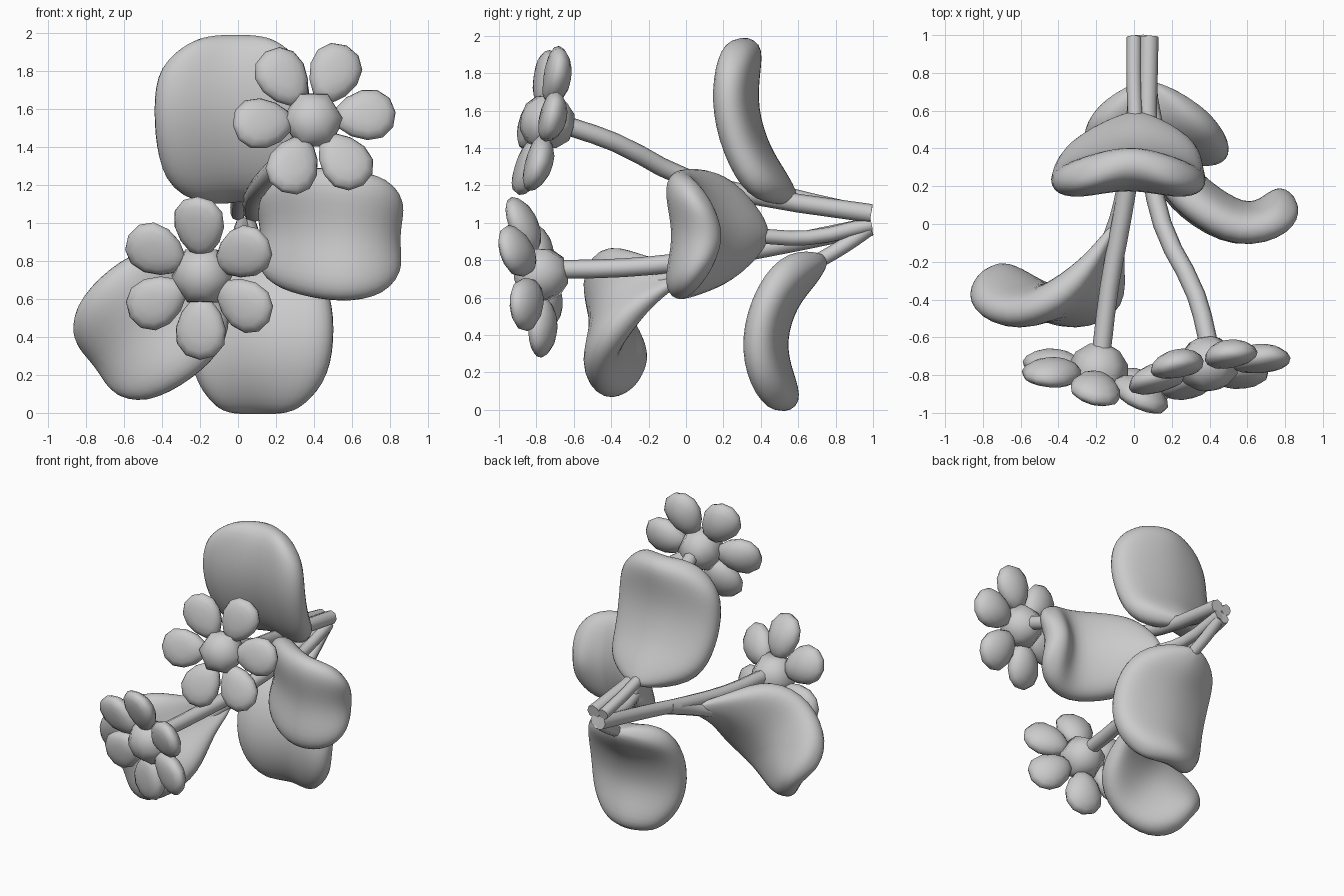
import bpy
import bmesh
from math import pi
from mathutils import Vector, Matrix

default = bpy.data.objects.get("Cube")
if default:
    bpy.data.objects.remove(default, do_unlink=True)

# Leaf cross-section: (fraction of half width, offset towards the front)
LEAF_SECTION = [(-1, 0.12), (-0.65, 0.16), (0, 0.09), (0.65, 0.16), (1, 0.12),
                (1, -0.01), (0.55, -0.08), (0, -0.12), (-0.55, -0.08), (-1, -0.01)]


def add_object(name, bm):
    mesh = bpy.data.meshes.new(name)
    bmesh.ops.recalc_face_normals(bm, faces=bm.faces)
    for face in bm.faces:
        face.smooth = True
    bm.to_mesh(mesh)
    bm.free()
    obj = bpy.data.objects.new(name, mesh)
    bpy.context.collection.objects.link(obj)
    return obj


def stem(name, points, radius):
    curve = bpy.data.curves.new(name, "CURVE")
    curve.dimensions = "3D"
    curve.bevel_depth = radius
    curve.bevel_resolution = 2
    curve.use_fill_caps = True
    curve.resolution_u = 3
    spline = curve.splines.new("BEZIER")
    spline.bezier_points.add(len(points) - 1)
    for knot, co in zip(spline.bezier_points, points):
        knot.co = co
        knot.handle_left_type = knot.handle_right_type = "AUTO"
    obj = bpy.data.objects.new(name, curve)
    bpy.context.collection.objects.link(obj)


def leaf(name, rows, across):
    """Plump, cupped body lofted along a spine of (x, y, z, half width) rows."""
    across = Vector(across).normalized()
    spine = [Vector(row[:3]) for row in rows]
    last = len(rows) - 1
    bm = bmesh.new()
    rings = []
    for i, row in enumerate(rows):
        tangent = (spine[min(i + 1, last)] - spine[max(i - 1, 0)]).normalized()
        front = tangent.cross(across).normalized()
        if front.y > 0:
            front = -front
        depth = min(1, row[3] / 0.28)
        round_tip = 0.06 if i == last else 0
        rings.append([bm.verts.new(spine[i] + across * u * row[3] * 1.03
                                   + front * depth * d - tangent * round_tip * u * u)
                      for u, d in LEAF_SECTION])
    count = len(LEAF_SECTION)
    for low, high in zip(rings, rings[1:]):
        for j in range(count):
            k = (j + 1) % count
            bm.faces.new((low[j], low[k], high[k], high[j]))
    bm.faces.new(rings[0])
    # Tip closed with strips joining its front and back edges
    tip = rings[-1]
    for j in range(4):
        bm.faces.new((tip[j], tip[j + 1], tip[8 - j], tip[9 - j]))
    sub = add_object(name, bm).modifiers.new("Rounding", "SUBSURF")
    sub.levels = sub.render_levels = 2


def flower(name, centre, normal, turn, slope):
    z = Vector(normal).normalized()
    x = Vector((0, 0, 1)).cross(z).normalized()
    frame = Matrix((x, z.cross(x), z)).transposed().to_4x4()
    frame = Matrix.Translation(centre) @ frame

    # Round flower centre, flatter at the front
    bm = bmesh.new()
    bmesh.ops.create_uvsphere(bm, u_segments=6, v_segments=6, radius=0.165,
                              matrix=Matrix.Rotation(pi / 6, 4, "Z"))
    for v in bm.verts:
        if v.co.z > 0:
            v.co.z *= 0.8
    add_object(name + "_centre", bm).matrix_world = frame

    # Six egg-shaped petals, each with a shallow dent
    for k in range(6):
        bm = bmesh.new()
        bmesh.ops.create_uvsphere(bm, u_segments=12, v_segments=8, radius=1)
        for v in bm.verts:
            px, py, pz = v.co
            dent = 0.025 * (1 - px * px) * (1 - py * py)
            r = 0.272 + 0.165 * px
            v.co = (r,
                    0.135 * py * (1 + 0.2 * px),
                    0.08 * pz + slope * r - (dent if pz > 0 else dent * 0.4))
        petal = add_object(f"{name}_petal_{k + 1}", bm)
        petal.matrix_world = frame @ Matrix.Rotation(turn + k * pi / 3, 4, "Z")


# Flowers
flower("lower_flower", (-0.19, -0.79, 0.72), (-0.24, -0.95, -0.18), pi / 6 - 0.03, 0.15)
flower("upper_flower", (0.395, -0.755, 1.54), (0.16, -0.95, 0.22), 0.08, 0.08)

# Flower stems
stem("lower_flower_stem", [(0.03, 0.99, 0.98), (0.0, 0.45, 0.87), (-0.06, 0.05, 0.8),
                           (-0.13, -0.33, 0.76), (-0.18, -0.74, 0.75)], 0.05)
stem("upper_flower_stem", [(0.08, 0.99, 1.05), (0.08, 0.4, 1.14), (0.15, 0.0, 1.24),
                           (0.33, -0.38, 1.43), (0.41, -0.7, 1.54)], 0.05)

# Broad leaves
leaf("top_leaf", [(0.01, 0.6, 1.12, 0.05), (0, 0.46, 1.2, 0.34), (-0.03, 0.35, 1.36, 0.39),
                  (-0.03, 0.275, 1.6, 0.41), (-0.03, 0.29, 1.82, 0.39),
                  (-0.01, 0.34, 2.0, 0.22)], (1, 0, 0))
leaf("right_side_leaf", [(0.13, 0.45, 0.94, 0.05), (0.2, 0.3, 0.96, 0.25),
                         (0.32, 0.15, 0.96, 0.33), (0.57, -0.01, 0.93, 0.35),
                         (0.75, 0.06, 0.93, 0.31), (0.83, 0.18, 0.93, 0.18)], (0.04, 0, 1))
leaf("bottom_leaf", [(0.07, 0.76, 0.81, 0.06), (0.08, 0.63, 0.75, 0.3),
                     (0.11, 0.5, 0.61, 0.38), (0.12, 0.425, 0.37, 0.385),
                     (0.12, 0.47, 0.17, 0.34), (0.1, 0.57, -0.01, 0.2)], (1, 0, 0))
leaf("left_side_leaf", [(-0.08, 0.02, 0.74, 0.05), (-0.17, -0.17, 0.68, 0.13),
                        (-0.27, -0.35, 0.61, 0.33), (-0.46, -0.445, 0.47, 0.365),
                        (-0.65, -0.35, 0.32, 0.32), (-0.745, -0.22, 0.25, 0.18)], (-0.6, 0, 0.8))

# Leaf stalks gathering at the back
stem("top_leaf_stalk", [(0, 0.99, 1.05), (0.0, 0.75, 1.1), (0.01, 0.5, 1.16)], 0.04)
stem("right_side_leaf_stalk", [(0.06, 0.99, 0.99), (0.09, 0.65, 0.92), (0.15, 0.38, 0.93)], 0.04)
stem("bottom_leaf_stalk", [(0.05, 0.98, 0.97), (0.06, 0.85, 0.88), (0.08, 0.68, 0.78)], 0.04)
stem("left_side_leaf_stalk", [(-0.03, 0.25, 0.83), (-0.08, 0.03, 0.75), (-0.16, -0.18, 0.67)], 0.05)
